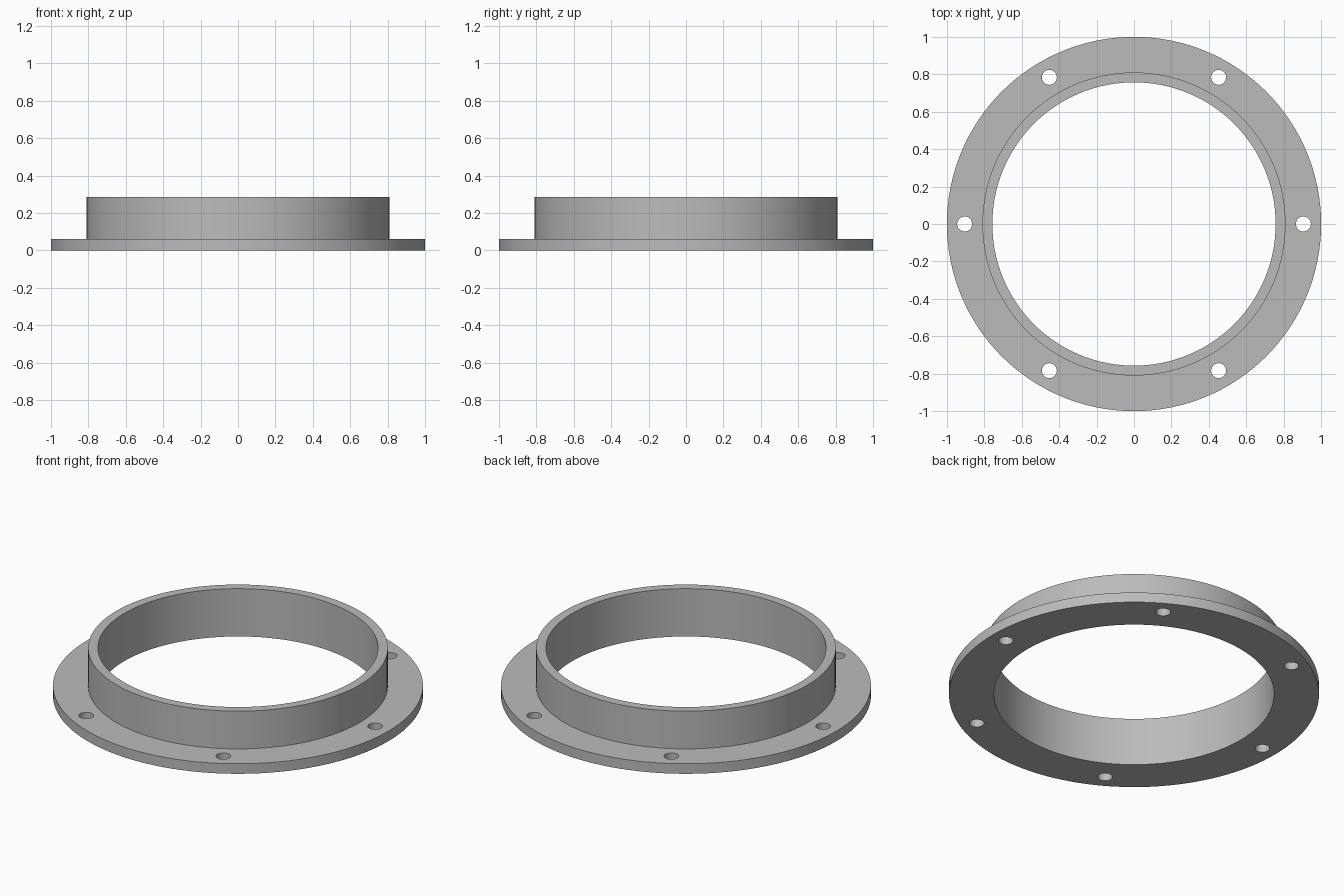
import bpy, bmesh, math

cube = bpy.data.objects.get("Cube")
if cube:
    bpy.data.objects.remove(cube, do_unlink=True)

SEGMENTS = 128
BORE, COLLAR, RIM = 0.757, 0.81, 1.0
FLANGE_TOP, COLLAR_TOP = 0.06, 0.285
HOLES, HOLE_RADIUS, HOLE_CIRCLE = 6, 0.04, 0.905

grey = bpy.data.materials.new("plain_grey")
grey.use_nodes = True
colour = (0.5, 0.5, 0.5, 1)
grey.diffuse_color = colour
grey.node_tree.nodes["Principled BSDF"].inputs["Base Color"].default_value = colour


def add_object(name, bm):
    bmesh.ops.recalc_face_normals(bm, faces=bm.faces)
    mesh = bpy.data.meshes.new(name)
    bm.to_mesh(mesh)
    bm.free()
    mesh.materials.append(grey)
    obj = bpy.data.objects.new(name, mesh)
    bpy.context.collection.objects.link(obj)
    return obj


# Flange and collar: one L-shaped section turned about the z axis
profile = [(BORE, 0), (RIM, 0), (RIM, FLANGE_TOP), (COLLAR, FLANGE_TOP),
           (COLLAR, COLLAR_TOP), (BORE, COLLAR_TOP)]
bm = bmesh.new()
verts = [bm.verts.new((r, 0, z)) for r, z in profile]
edges = [bm.edges.new((v, verts[i - 1])) for i, v in enumerate(verts)]
bmesh.ops.spin(bm, geom=verts + edges, cent=(0, 0, 0), axis=(0, 0, 1),
               angle=math.tau, steps=SEGMENTS, use_merge=True)
bmesh.ops.remove_doubles(bm, verts=bm.verts, dist=0.0001)
flange = add_object("flanged_collar", bm)

# Bolt holes: a ring of cylinders cut through the flange
bm = bmesh.new()
for i in range(HOLES):
    angle = math.tau * i / HOLES
    made = bmesh.ops.create_cone(bm, cap_ends=True, segments=32, depth=0.4,
                                 radius1=HOLE_RADIUS, radius2=HOLE_RADIUS)
    bmesh.ops.translate(bm, verts=made["verts"],
                        vec=(HOLE_CIRCLE * math.cos(angle),
                             HOLE_CIRCLE * math.sin(angle), 0))
cutter = add_object("bolt_hole_cutter", bm)

cut = flange.modifiers.new("bolt_holes", "BOOLEAN")
cut.operation = "DIFFERENCE"
cut.solver = "EXACT"
cut.object = cutter
bpy.ops.object.select_all(action="DESELECT")
flange.select_set(True)
bpy.context.view_layer.objects.active = flange
bpy.ops.object.modifier_apply(modifier=cut.name)
bpy.data.objects.remove(cutter, do_unlink=True)

# Smooth round walls with crisp corners
bpy.ops.object.shade_smooth_by_angle(angle=math.radians(30))
